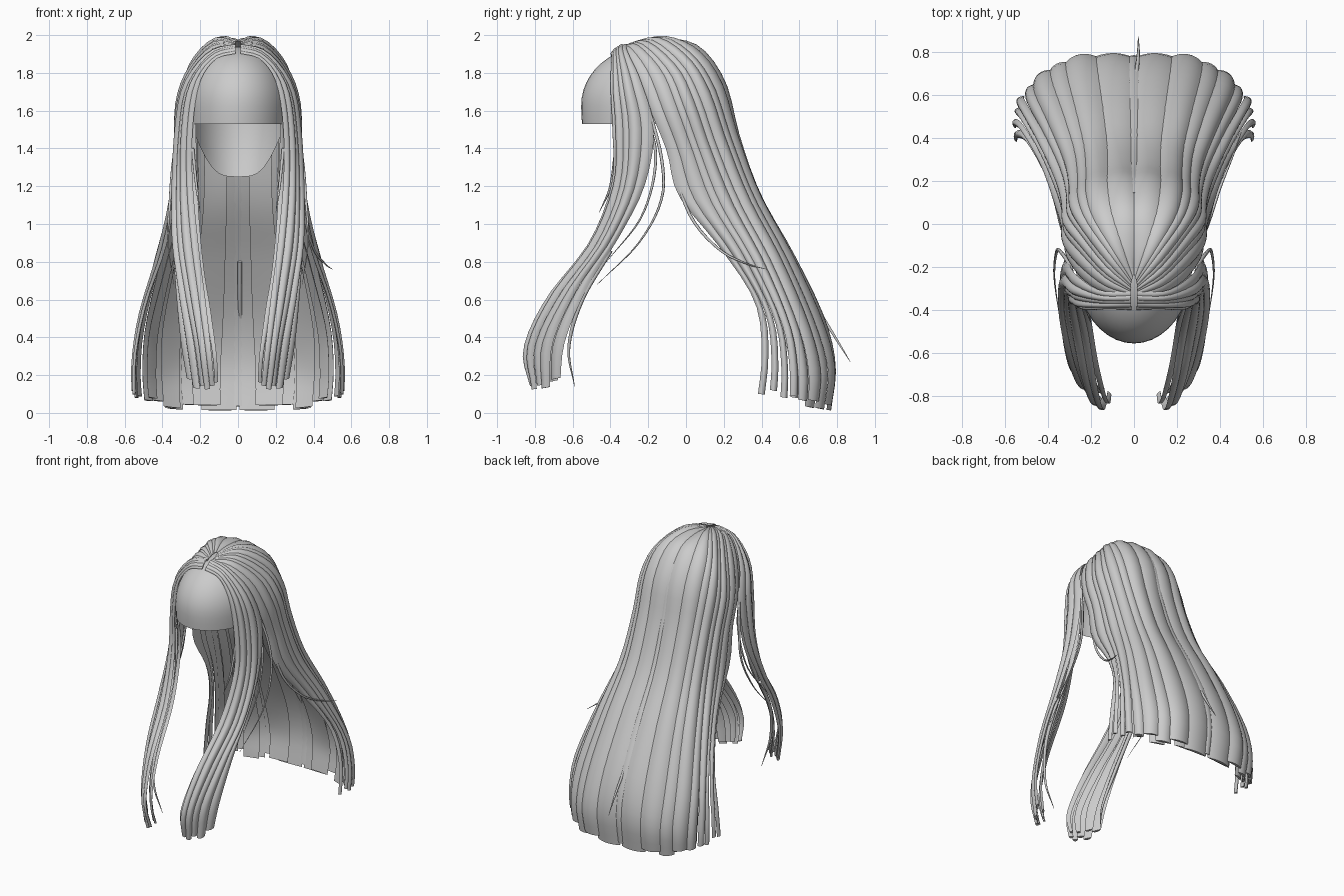
import bpy, math
from mathutils import Vector as V

if "Cube" in bpy.data.objects:
    bpy.data.objects.remove(bpy.data.objects["Cube"])


def cat(p, s):
    """Catmull-Rom value through the list p at parameter s (in point steps)."""
    i = max(0, min(len(p) - 2, int(math.floor(s))))
    f = s - i
    b, c = p[i], p[i + 1]
    a = p[i - 1] if i else b * 2 - c
    d = p[i + 2] if i + 2 < len(p) else c * 2 - b
    return 0.5 * (2 * b + (c - a) * f + (2 * a - 5 * b + 4 * c - d) * f * f
                  + (3 * b - a - 3 * c + d) * f ** 3)


def surf(guides, u, t):
    return cat([cat(g, t * (len(g) - 1)) for g in guides], u)


def smooth(x):
    x = max(0, min(1, x))
    return x * x * (3 - 2 * x)


def make(name, verts, faces, mirror=False):
    me = bpy.data.meshes.new(name)
    me.from_pydata(verts, [], faces)
    ob = bpy.data.objects.new(name, me)
    bpy.context.collection.objects.link(ob)
    if mirror:
        ob.modifiers.new("mirror", 'MIRROR').use_mirror_merge = False
    bpy.context.view_layer.objects.active = ob
    ob.select_set(True)
    bpy.ops.object.shade_smooth_by_angle(angle=math.radians(50))
    ob.select_set(False)
    return ob


def strand(name, guides, u0, u1, bulge, lift, t1, taper, mirror=True, t0=.012):
    """Lens-section lock lying on the guide surface between u0 and u1."""
    n, m = 30, 8
    verts, faces = [], []
    uc, half = (u0 + u1) / 2, (u1 - u0) / 2
    for i in range(n + 1):
        k = i / n
        t = t0 + (t1 - t0) * k
        w = half * (1 - taper * smooth((k - 0.5) / 0.5))
        grow = (0.2 + 0.8 * smooth(k / .35)) * (1 - 0.5 * taper * k)
        outer, inner = [], []
        for j in range(m + 1):
            a = -1 + 2 * j / m
            u = uc + w * a
            p = surf(guides, u, t)
            du = surf(guides, u + 0.02, t) - surf(guides, u - 0.02, t)
            dt = surf(guides, u, t + 0.01) - surf(guides, u, t - 0.01)
            nrm = du.cross(dt).normalized()
            h = bulge * (1 - a * a) * grow
            outer.append(p + nrm * (lift * grow + h))
            if 0 < j < m:
                inner.append(p + nrm * (lift * grow - 0.2 * h))
        verts += outer + inner[::-1]
    r = 2 * m
    for i in range(n):
        for j in range(r):
            q = (j + 1) % r
            faces.append((i * r + j, i * r + q, i * r + r + q, i * r + r + j))
    faces += [tuple(range(r))[::-1], tuple(range(n * r, n * r + r))]
    return make(name, verts, faces, mirror)


def vs(*pts):
    return [V(p) for p in pts]


# guide lines for the back hair: centre, rear, side, front edge of side
back = [
    vs((0, -.25, 1.965), (0, -.1, 1.975), (0, .07, 1.93), (0, .2, 1.74), (0, .27, 1.46),
       (0, .38, 1.15), (0, .56, .83), (0, .72, .5), (0, .775, .25), (0, .75, .015)),
    vs((0, -.28, 1.96), (.1, -.12, 1.985), (.19, .03, 1.89), (.22, .14, 1.72), (.22, .23, 1.45),
       (.23, .35, 1.14), (.27, .52, .82), (.31, .67, .48), (.32, .74, .23), (.31, .72, .02)),
    vs((0, -.31, 1.95), (.13, -.21, 1.955), (.25, -.06, 1.81), (.305, .02, 1.63), (.31, .1, 1.4),
       (.34, .22, 1.1), (.42, .39, .79), (.5, .53, .46), (.52, .57, .23), (.51, .57, .05)),
    vs((0, -.34, 1.94), (.13, -.32, 1.91), (.235, -.26, 1.79), (.295, -.18, 1.58), (.31, -.1, 1.38),
       (.33, -.04, 1.15), (.38, .17, .88), (.48, .35, .6), (.54, .38, .33), (.55, .35, .07)),
]
left = [[V((-p.x, p.y, p.z)) for p in g] for g in back[:0:-1]]
shell = left + back          # u = 3 is the back centre line

# back locks: start, end, lift, length, taper
strand("back_centre_lock", shell, 2.88, 3.12, .01, .0, .99, .3, False, .28)
for i, (a, b, lift, t1, tp) in enumerate([
        (.0, .62, .000, 1.0, .08), (.5, 1.0, .010, .985, .1), (.9, 1.34, .0, 1.0, .12),
        (1.22, 1.66, .010, .98, .2), (1.56, 1.92, .0, .985, .25), (1.84, 2.2, .010, .975, .4),
        (2.1, 2.42, .0, .985, .45), (2.34, 2.72, .010, .97, .55), (2.6, 3.0, .0, .985, .6)]):
    strand(f"back_lock_{i}", shell, 3 + a, 3 + b, .02, lift, t1, tp)
# inner layer of the back hair
for i, (a, b, t1) in enumerate([(.25, .8, .99), (1.0, 1.5, 1.0), (1.6, 2.0, .98)]):
    strand(f"inner_back_lock_{i}", shell, 3 + a, 3 + b, .015, -.045, t1, .15, True, .4)

# guide lines for the front locks: rear edge, middle, front edge
front = [
    vs((0, -.31, 1.955), (.15, -.31, 1.915), (.265, -.24, 1.76), (.315, -.17, 1.5), (.33, -.22, 1.2),
       (.335, -.36, .92), (.33, -.51, .68), (.31, -.63, .39), (.27, -.66, .15)),
    vs((0, -.355, 1.945), (.14, -.355, 1.9), (.26, -.33, 1.73), (.3, -.3, 1.5), (.315, -.32, 1.2),
       (.31, -.44, .9), (.27, -.63, .63), (.22, -.76, .36), (.19, -.76, .13)),
    vs((0, -.4, 1.905), (.12, -.395, 1.87), (.205, -.4, 1.74), (.24, -.39, 1.5), (.24, -.39, 1.22),
       (.21, -.51, .9), (.17, -.75, .59), (.14, -.865, .33), (.12, -.82, .13)),
]
for i, (a, b, lift, t1, tp) in enumerate([
        (0, .6, .0, .98, .25), (.48, 1.0, .012, 1.0, .15), (.86, 1.4, .0, .99, .1),
        (1.28, 1.72, .012, 1.0, .1), (1.6, 2.0, .0, .99, .15)]):
    strand(f"front_lock_{i}", front, a, b, .018, lift, t1, tp)
# inner layer of the front locks
for i, (a, b) in enumerate([(.3, .9), (1.0, 1.5), (1.6, 1.95)]):
    strand(f"inner_front_lock_{i}", front, a, b, .015, -.045, .985, .3, True, .25)


# loose wisps
def wisp(name, pts, r=.009):
    cu = bpy.data.curves.new(name, 'CURVE')
    cu.dimensions = '3D'
    cu.bevel_depth = r
    cu.bevel_resolution = 1
    cu.use_fill_caps = True
    sp = cu.splines.new('POLY')
    n = 20
    sp.points.add(n)
    p = vs(*pts)
    for i in range(n + 1):
        k = i / n
        sp.points[i].co = (*cat(p, k * (len(p) - 1)), 1)
        sp.points[i].radius = 1 - .9 * k ** 2
    sp.use_smooth = True
    bpy.context.collection.objects.link(bpy.data.objects.new(name, cu))


for s, side in ((1, "right"), (-1, "left")):
    wisp(f"temple_wisp_{side}", [(s * .29, -.2, 1.62), (s * .34, -.13, 1.35), (s * .36, -.13, 1.13),
                                 (s * .37, -.25, .9), (s * .34, -.47, .68)])
    wisp(f"cheek_wisp_{side}", [(s * .29, -.22, 1.6), (s * .31, -.16, 1.35), (s * .33, -.23, 1.05),
                                (s * .34, -.42, .8)])
    wisp(f"lock_wisp_{side}", [(s * .32, -.4, .86), (s * .3, -.55, .6), (s * .25, -.62, .35),
                               (s * .2, -.59, .14)], .014)
    wisp(f"inner_wisp_{side}", [(s * .24, -.37, 1.4), (s * .22, -.4, 1.2), (s * .2, -.46, 1.06)])
wisp("side_wisp", [(.31, -.08, 1.35), (.35, .02, 1.05), (.4, .17, .87), (.46, .32, .79), (.5, .43, .76)])
wisp("nape_wisp", [(.01, .56, .8), (.01, .68, .58), (.02, .79, .4), (.02, .87, .27)], .012)

# scalp cap: dome with a straight front hem that drops towards the nape
verts, faces = [], []
N, M = 40, 14
for i in range(M + 1):
    for j in range(N):
        a = 2 * math.pi * j / N
        hem = 1.53 - .28 * smooth((-.1 + .35 * math.sin(a)) / .25)
        z = 1.94 - (1.94 - hem) * (1 - math.cos(i / M * math.pi / 2))
        h = (z - 1.63) / .31
        r = math.sqrt(max(0, 1 - h * h)) if h > 0 else 1 - .12 * h * h
        ry = .355 if math.sin(a) < 0 else .38
        verts.append((.27 * r * math.cos(a), -.2 + ry * r * math.sin(a), z))
for i in range(M):
    for j in range(N):
        q = (j + 1) % N
        faces.append((i * N + j, i * N + N + j, i * N + N + q, i * N + q))
make("scalp_cap", verts, faces)
